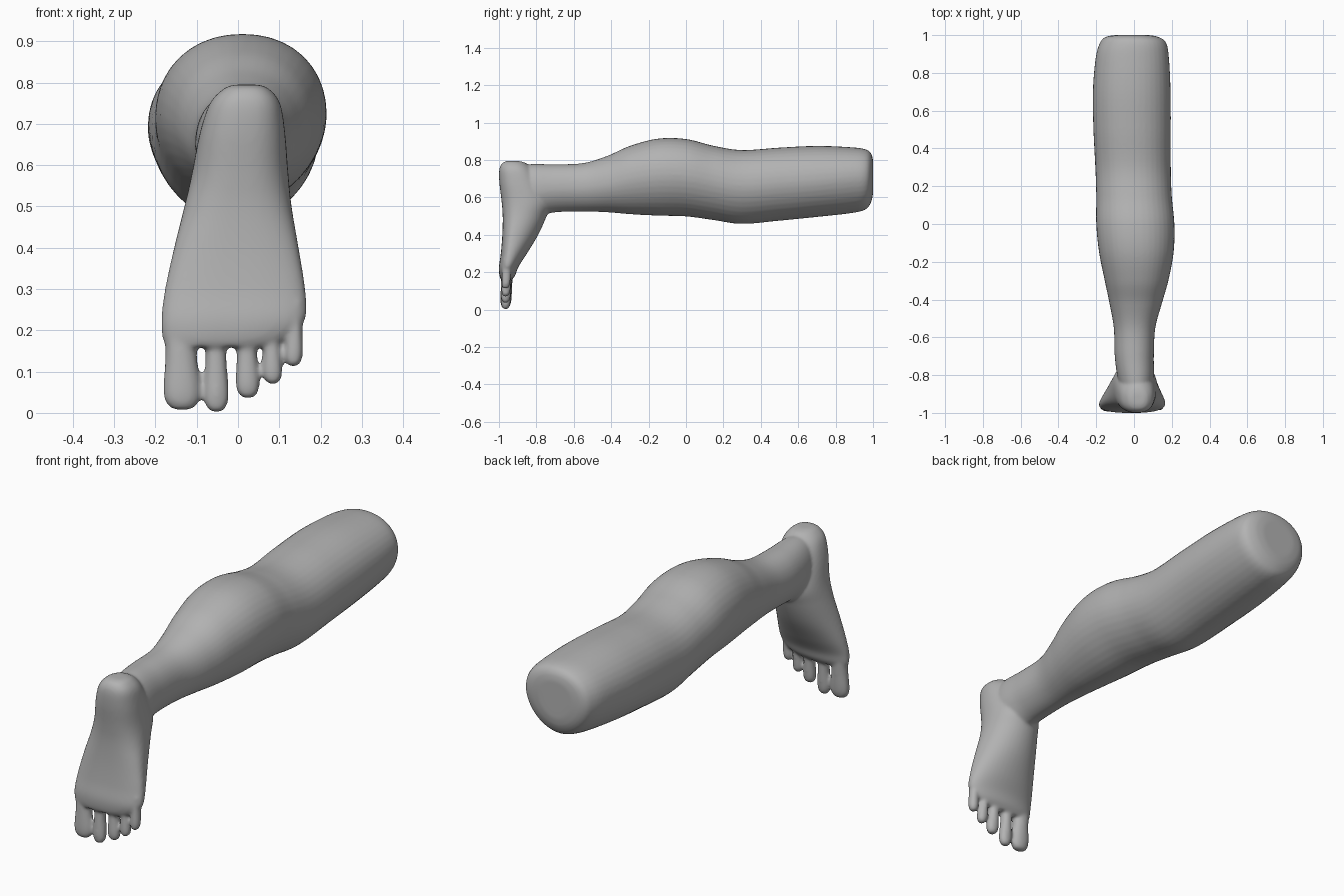
import bpy
import bmesh
from math import sin, cos, tau

cube = bpy.data.objects.get("Cube")
if cube:
    bpy.data.objects.remove(cube, do_unlink=True)

SIDES = 40
STEPS = 6


def spline_rows(rows):
    """Catmull-Rom interpolation of every column of a section table."""
    padded = [rows[0]] + list(rows) + [rows[-1]]
    result = []
    for a, b, c, d in zip(padded, padded[1:], padded[2:], padded[3:]):
        for step in range(STEPS):
            t = step / STEPS
            result.append([
                q + t * (r - p + t * (2 * p - 5 * q + 4 * r - s + t * (3 * (q - r) + s - p))) / 2
                for p, q, r, s in zip(a, b, c, d)])
    result.append(list(rows[-1]))
    return result


def power(value, exponent):
    return abs(value) ** (2 / exponent) * (1 if value > 0 else -1)


def loft(bm, rows, place, lower, upper):
    """Skin rounded sections: position, x range, depth range, widest fraction."""
    rings = []
    for along, x0, x1, low, high, widest in spline_rows(rows):
        centre = low + widest * (high - low)
        ring = []
        for i in range(SIDES):
            c, s = cos(tau * i / SIDES), sin(tau * i / SIDES)
            exponent = upper if s > 0 else lower
            reach = high - centre if s > 0 else centre - low
            x = (x0 + x1) / 2 + (x1 - x0) / 2 * power(c, exponent)
            ring.append(bm.verts.new(place(x, along, centre + reach * power(s, exponent))))
        rings.append(ring)
    faces = [bm.faces.new(rings[0]), bm.faces.new(rings[-1])]
    for first, second in zip(rings, rings[1:]):
        for i in range(SIDES):
            j = (i + 1) % SIDES
            faces.append(bm.faces.new((first[i], first[j], second[j], second[i])))
    bmesh.ops.recalc_face_normals(bm, faces=faces)


def lengthwise(x, along, depth):
    return (x, along, depth)


def upright(x, along, depth):
    return (x, depth, along)


bm = bmesh.new()

# Thigh, knee, calf and ankle, from the cut end towards the heel
leg = [
    (1.0, -.10, .08, .62, .80, .55),
    (.99, -.15, .13, .575, .835, .55),
    (.96, -.18, .17, .535, .857, .55),
    (.88, -.203, .185, .515, .868, .55),
    (.7, -.218, .194, .495, .875, .52),
    (.5, -.215, .195, .475, .866, .52),
    (.3, -.205, .195, .458, .853, .52),
    (.15, -.2, .2, .478, .875, .53),
    (0, -.2, .214, .498, .912, .53),
    (-.15, -.185, .21, .502, .914, .53),
    (-.3, -.155, .182, .51, .875, .52),
    (-.42, -.13, .148, .52, .822, .5),
    (-.55, -.107, .113, .524, .783, .5),
    (-.7, -.102, .105, .52, .777, .5),
    (-.82, -.085, .105, .5, .778, .5),
    (-.92, -.05, .08, .56, .77, .5)]
loft(bm, leg, lengthwise, 1.85, 2.15)

# Heel, sole and instep, from the heel downwards
foot = [
    (.795, -.01, .05, -.95, -.90, .5),
    (.785, -.035, .075, -.98, -.86, .5),
    (.75, -.068, .102, -.998, -.82, .5),
    (.68, -.092, .114, -.998, -.77, .48),
    (.58, -.112, .122, -.986, -.72, .45),
    (.5, -.13, .13, -.98, -.745, .4),
    (.4, -.155, .147, -.982, -.79, .32),
    (.3, -.177, .163, -.99, -.85, .35),
    (.23, -.186, .164, -1.0, -.895, .45),
    (.185, -.184, .13, -.998, -.912, .5),
    (.16, -.175, .08, -.99, -.93, .5)]
loft(bm, foot, upright, 2.5, 2.0)

# Toes: centre x, half width, tip height, base height, lean of the base
toes = [
    (-.135, .045, .007, .22, -.004),
    (-.052, .030, .002, .21, -.002),
    (.024, .029, .036, .21, -.004),
    (.084, .024, .070, .22, -.004),
    (.134, .022, .112, .27, .006)]
for x, half, tip, base, lean in toes:
    thick = .018 + half * .27
    sections = []
    for t, width, depth in ((0, .3, .3), (.03, .65, .65), (.12, .95, .9),
                            (.28, 1, 1), (.6, .86, 1), (1, .85, 1)):
        cx = x + lean * t
        cy = -.965 + .01 * t
        sections.append((tip + t * (base - tip), cx - half * width, cx + half * width,
                         cy - thick * depth, cy + thick * depth, .5))
    loft(bm, sections, upright, 2.1, 2.1)

mesh = bpy.data.meshes.new("leg_and_foot")
bm.to_mesh(mesh)
bm.free()
limb = bpy.data.objects.new("leg_and_foot", mesh)
bpy.context.collection.objects.link(limb)

# Fuse the overlapping parts into one soft skin
fuse = limb.modifiers.new("fuse", 'REMESH')
fuse.mode = 'VOXEL'
fuse.voxel_size = .0065
fuse.use_smooth_shade = True
soften = limb.modifiers.new("soften", 'SMOOTH')
soften.factor = .5
soften.iterations = 10

# Plain grey skin
grey = bpy.data.materials.new("plain_grey")
grey.use_nodes = True
colour = (.45, .45, .45, 1)
grey.diffuse_color = colour
grey.node_tree.nodes["Principled BSDF"].inputs["Base Color"].default_value = colour
mesh.materials.append(grey)
for polygon in mesh.polygons:
    polygon.use_smooth = True
